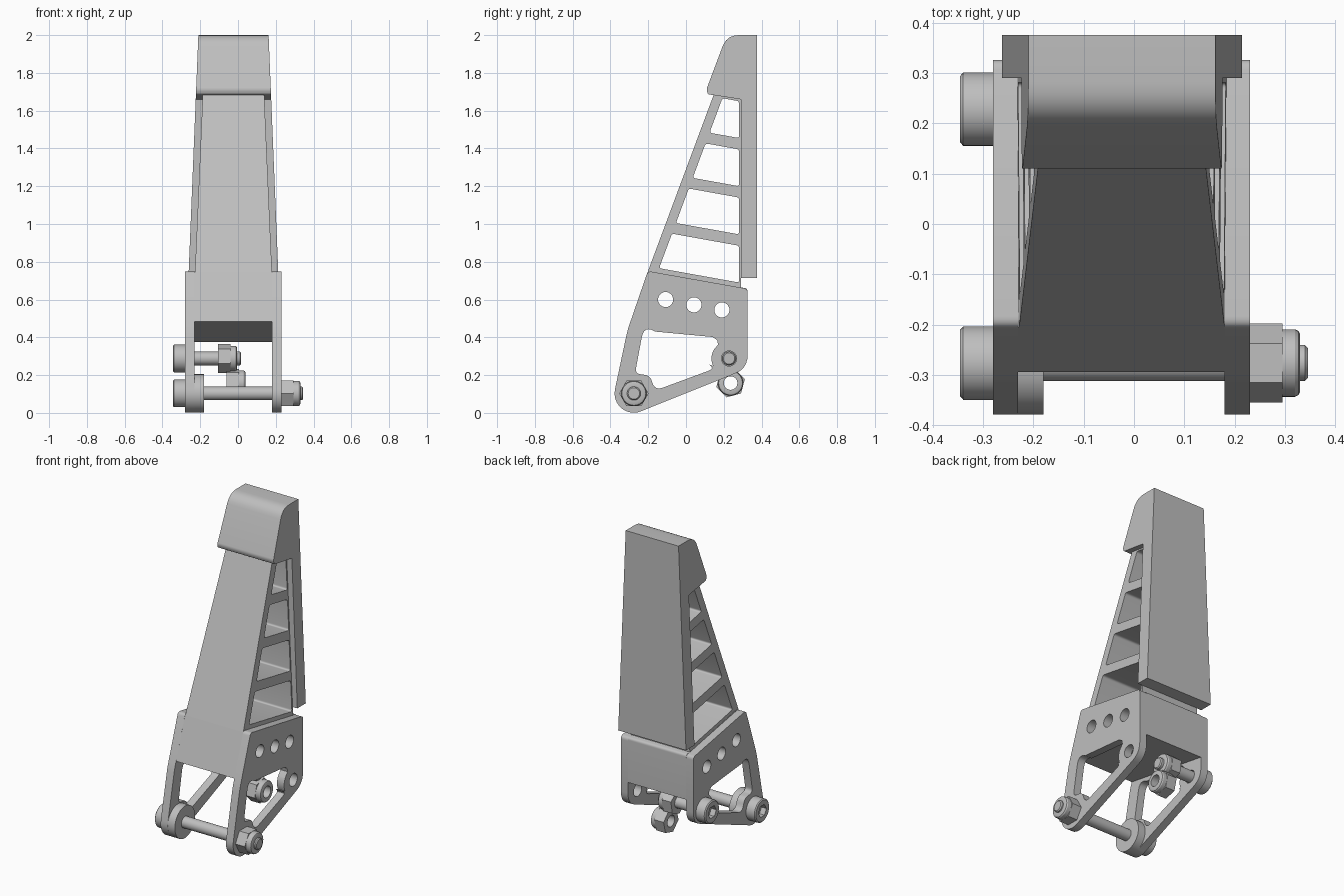
import bpy, bmesh, math
from mathutils import Vector, Matrix

cube = bpy.data.objects.get("Cube")
if cube:
    bpy.data.objects.remove(cube, do_unlink=True)

grey = bpy.data.materials.new("plain_grey")
grey.use_nodes = True
COLOUR = (0.52, 0.52, 0.52, 1)
grey.diffuse_color = COLOUR
grey.node_tree.nodes["Principled BSDF"].inputs["Base Color"].default_value = COLOUR

MID = -0.024          # x of the symmetry plane of the bracket
SLOPE = -0.18         # fall of the ribs towards the back


def finish(name, bm):
    bmesh.ops.remove_doubles(bm, verts=bm.verts, dist=1e-5)
    bmesh.ops.recalc_face_normals(bm, faces=bm.faces)
    mesh = bpy.data.meshes.new(name)
    bm.to_mesh(mesh)
    bm.free()
    mesh.shade_smooth()
    mesh.set_sharp_from_angle(angle=math.radians(28))
    mesh.materials.append(grey)
    obj = bpy.data.objects.new(name, mesh)
    bpy.context.collection.objects.link(obj)
    return obj


def rounded(corners, steps=6):
    """Outline from (y, z, trim) corners, each rounded over its trim length."""
    out = []
    for i, (y, z, trim) in enumerate(corners):
        p = Vector((y, z))
        if not trim:
            out.append(p)
            continue
        a, b = (Vector(corners[j % len(corners)][:2]) for j in (i - 1, i + 1))
        a, b = p + (a - p).normalized() * trim, p + (b - p).normalized() * trim
        for k in range(steps + 1):
            t = k / steps
            out.append(a * (1 - t) ** 2 + p * 2 * t * (1 - t) + b * t * t)
    return out


def arc(y, z, r, start=0, end=360, steps=28):
    full = end - start == 360
    n = steps if full else steps + 1
    angles = [math.radians(start + (end - start) * k / steps) for k in range(n)]
    return [Vector((y + r * math.cos(a), z + r * math.sin(a))) for a in angles]


def prism(name, outlines, x0, x1, half_width=None):
    """Fill yz outlines (first outer, rest holes) and extrude along x."""
    curve = bpy.data.curves.new(name + "_outline", 'CURVE')
    curve.dimensions = '2D'
    curve.fill_mode = 'BOTH'
    curve.extrude = 0.5
    for pts in outlines:
        spline = curve.splines.new('POLY')
        spline.points.add(len(pts) - 1)
        for sp, p in zip(spline.points, pts):
            sp.co = (p.x, p.y, 0, 1)
        spline.use_cyclic_u = True
    temp = bpy.data.objects.new(name + "_outline", curve)
    bpy.context.collection.objects.link(temp)
    deps = bpy.context.evaluated_depsgraph_get()
    mesh = bpy.data.meshes.new_from_object(temp.evaluated_get(deps))
    bm = bmesh.new()
    bm.from_mesh(mesh)
    bpy.data.objects.remove(temp, do_unlink=True)
    bpy.data.curves.remove(curve)
    bpy.data.meshes.remove(mesh)
    for v in bm.verts:
        y, z, s = v.co
        if half_width:      # tapered towards the top
            x = MID + math.copysign(half_width(z), s)
        else:
            x = x1 if s > 0 else x0
        v.co = (x, y, z)
    return finish(name, bm)


def turned(name, rings, y, z, turn=0, closed=False, sides=36):
    """Lathe (x, radius, is_hex) rings about an axis parallel to x."""
    bm = bmesh.new()
    loops = []
    for x, r, is_hex in rings:
        loop = []
        for k in range(sides):
            a = math.tau * k / sides
            q = r
            if is_hex:
                q *= math.cos(math.pi / 6) / math.cos(a % (math.pi / 3) - math.pi / 6)
            a += math.radians(turn)
            loop.append(bm.verts.new((x, y + q * math.cos(a), z + q * math.sin(a))))
        loops.append(loop)
    pairs = list(zip(loops, loops[1:]))
    if closed:
        pairs.append((loops[-1], loops[0]))
    else:
        bm.faces.new(loops[0])
        bm.faces.new(loops[-1])
    for a, b in pairs:
        for k in range(sides):
            j = (k + 1) % sides
            bm.faces.new((a[k], a[j], b[j], b[k]))
    return finish(name, bm)


def front(z):
    """y of the sloping front face at height z."""
    return -0.204 + 0.3725 * (z - 0.743)


# Rear cover with the overhanging top cap
cover = rounded([(0.375, 0.715, 0), (0.375, 2, 0), (0.216, 2, 0.065),
                 (0.108, 1.712, 0.012), (0.116, 1.687, 0.008),
                 (0.29, 1.66, 0), (0.29, 0.715, 0)])
prism("rear_cover", [cover], 0, 0, lambda z: 0.2677 - 0.0409 * z)

# Tapered rib frame with four through windows
frame = rounded([(-0.19, 0.70, 0), (front(0.743), 0.743, 0), (front(1.69), 1.69, 0),
                 (0.292, 1.69, 0), (0.292, 0.64, 0)])
BACK = 0.281
windows = []
for low, high in ((0.69, 0.885), (0.945, 1.14), (1.2, 1.395), (1.455, 1.65)):
    pts = []
    for base in (low, high):
        # meet the rib line with the inner side of the front wall
        z = base
        for _ in range(20):
            z = base + SLOPE * (front(z) + 0.053 - BACK)
        pts.append((front(z) + 0.053, z, 0.014))
    windows.append(rounded([pts[0], pts[1], (BACK, high, 0.014), (BACK, low, 0.014)]))
prism("rib_frame", [frame] + windows, 0, 0, lambda z: 0.2365 - 0.0438 * z)

# Base block between the side plates
PIVOT = (-0.276, 0.103)
REAR = (0.228, 0.288)
holes = [arc(y, z, 0.04) for y, z in ((-0.108, 0.6), (0.042, 0.572), (0.19, 0.545))]
block = rounded([(front(0.743), 0.743, 0), (-0.294, 0.483, 0), (0.326, 0.374, 0),
                 (0.326, 0.658, 0.015), (-0.175, 0.751, 0.015)])
prism("base_block", [block] + holes, -0.23, 0.18)

# Side plates with a large rounded opening
plate = arc(*PIVOT, 0.102, 291, 170, 16)
plate += rounded([(-0.31, 0.437, 0.03), (-0.202, 0.751, 0.022), (0.326, 0.657, 0.02),
                  (0.326, 0.235, 0.07)])
# rounded() trims towards neighbours, so the open ends stay untrimmed
plate = arc(*PIVOT, 0.102, 291, 170, 16) + rounded(
    [(-0.375, 0.13, 0), (-0.31, 0.437, 0.03), (-0.202, 0.751, 0.02),
     (0.326, 0.657, 0.02), (0.326, 0.235, 0.07), (-0.236, 0.0095, 0)])
opening = rounded([(-0.222, 0.467, 0.07), (-0.27, 0.208, 0.03), (-0.19, 0.198, 0.03),
                   (-0.165, 0.118, 0.045), (0.155, 0.236, 0.04)])
opening += arc(*REAR, 0.093, 205, 150, 8)
opening += rounded([(0.17, 0.362, 0), (0.165, 0.385, 0), (0.14, 0.402, 0)])
bolt_hole = arc(*REAR, 0.04)
for name, x0 in (("right_side_plate", -0.28), ("left_side_plate", 0.18)):
    prism(name, [plate, opening, bolt_hole] + holes, x0, x0 + 0.05)
prism("pivot_spacer", [arc(*PIVOT, 0.102, steps=36)], -0.235, -0.18)


# Socket head bolts and locking nuts
def bolt(name, centre, tip):
    turned(name, [(-0.31, 0.04, True), (-0.345, 0.04, True), (-0.345, 0.066, False),
                  (-0.339, 0.073, False), (-0.28, 0.073, False), (-0.28, 0.036, False),
                  (tip - 0.006, 0.036, False), (tip, 0.03, False)], *centre)


def nut(name, x, centre, turn):
    turned(name, [(x, 0.036, False), (x, 0.078, True), (x + 0.065, 0.078, True),
                  (x + 0.065, 0.067, False), (x + 0.09, 0.067, False),
                  (x + 0.097, 0.063, False), (x + 0.1, 0.056, False),
                  (x + 0.1, 0.036, False)], *centre, turn=turn, closed=True)


bolt("pivot_bolt", PIVOT, 0.345)
nut("pivot_nut", 0.23, PIVOT, 0)
bolt("rear_bolt", REAR, 0.017)
nut("rear_nut", -0.105, REAR, 20)
nut("loose_nut", -0.06, (0.236, 0.158), 15)
